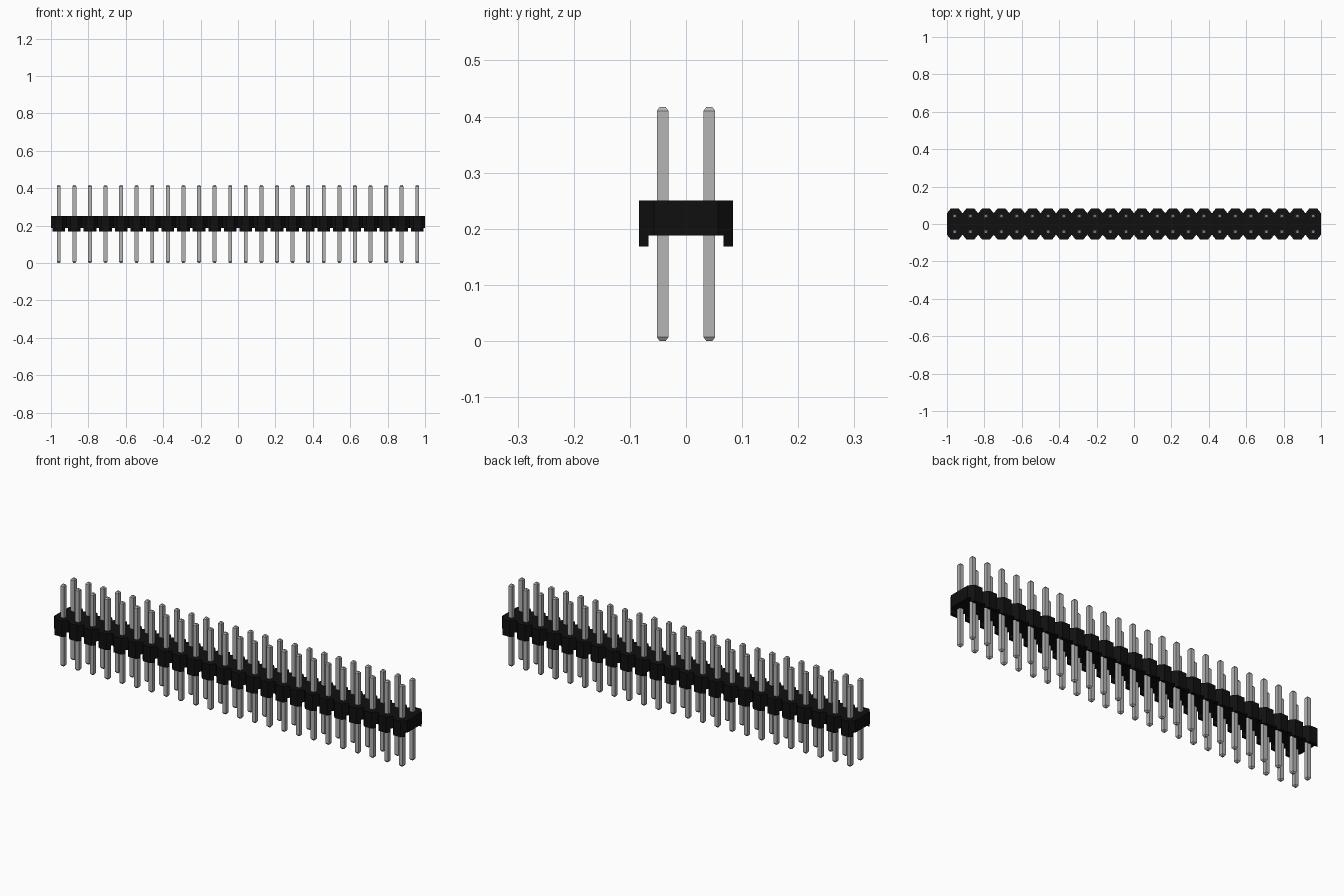
import bpy, bmesh

cube = bpy.data.objects.get("Cube")
if cube:
    bpy.data.objects.remove(cube, do_unlink=True)

COLUMNS = 24
PITCH = 2.0 / COLUMNS
BODY_BOTTOM, BODY_TOP = 0.168, 0.25
CHANNEL_TOP, CHANNEL_HALF = 0.188, 0.067
PIN_HALF, TIP_HALF, TIP, PIN_TOP = 0.0104, 0.0055, 0.007, 0.417


def material(name, rgb, metallic=0.0):
    m = bpy.data.materials.new(name)
    m.use_nodes = True
    m.diffuse_color = (*rgb, 1)
    m.node_tree.nodes["Principled BSDF"].inputs["Base Color"].default_value = (*rgb, 1)
    return m


def add_object(name, mesh, location=(0, 0, 0)):
    ob = bpy.data.objects.new(name, mesh)
    ob.location = location
    bpy.context.collection.objects.link(ob)
    return ob


def finish(bm, name, mat):
    bmesh.ops.recalc_face_normals(bm, faces=bm.faces)
    mesh = bpy.data.meshes.new(name)
    bm.to_mesh(mesh)
    bm.free()
    mesh.materials.append(mat)
    return mesh


black = material("black plastic", (0.005, 0.005, 0.005))
silver = material("silver metal", (0.46, 0.46, 0.46))

# Housing: scalloped outline with chamfered corners at every column
chamfer_x, chamfer_y = PITCH / 4, 0.026
edge = []
for i in range(COLUMNS):
    x0 = -1 + i * PITCH
    edge += [(x0, PITCH - chamfer_y), (x0 + chamfer_x, PITCH),
             (x0 + PITCH - chamfer_x, PITCH)]
edge.append((1, PITCH - chamfer_y))
outline = edge + [(x, -y) for x, y in reversed(edge)]

bm = bmesh.new()
base = bm.faces.new([bm.verts.new((x, y, BODY_BOTTOM)) for x, y in outline])
top = bmesh.ops.extrude_face_region(bm, geom=[base], use_keep_orig=True)
bmesh.ops.translate(bm, vec=(0, 0, BODY_TOP - BODY_BOTTOM),
                    verts=[v for v in top["geom"] if isinstance(v, bmesh.types.BMVert)])
housing = add_object("housing", finish(bm, "housing", black))

# Lengthwise channel under the housing leaves a small foot at each column
bm = bmesh.new()
bmesh.ops.create_cube(bm, size=1)
for v in bm.verts:
    v.co.x *= 2.4
    v.co.y *= 2 * CHANNEL_HALF
    v.co.z = CHANNEL_TOP if v.co.z > 0 else BODY_BOTTOM - 0.05
cutter = add_object("channel_cutter", finish(bm, "channel_cutter", black))
cutter.hide_render = True
cut = housing.modifiers.new("channel", 'BOOLEAN')
cut.operation = 'DIFFERENCE'
cut.solver = 'EXACT'
cut.object = cutter
bpy.context.view_layer.objects.active = housing
housing.select_set(True)
bpy.ops.object.modifier_apply(modifier=cut.name)
bpy.data.objects.remove(cutter, do_unlink=True)

# Pin: square bar with tapered tips, stacked from square rings
bm = bmesh.new()
rings = []
for half, z in [(TIP_HALF, 0), (PIN_HALF, TIP), (PIN_HALF, PIN_TOP - TIP), (TIP_HALF, PIN_TOP)]:
    rings.append([bm.verts.new((sx * half, sy * half, z))
                  for sx, sy in [(-1, -1), (1, -1), (1, 1), (-1, 1)]])
for low, high in zip(rings, rings[1:]):
    for k in range(4):
        n = (k + 1) % 4
        bm.faces.new((low[k], low[n], high[n], high[k]))
bm.faces.new(rings[0])
bm.faces.new(rings[-1])
pin_mesh = finish(bm, "pin", silver)

# Two rows of pins share one mesh
for row, y in (("front", -PITCH / 2), ("back", PITCH / 2)):
    for i in range(COLUMNS):
        add_object(f"{row}_pin_{i + 1}", pin_mesh, (-1 + (i + 0.5) * PITCH, y, 0))
